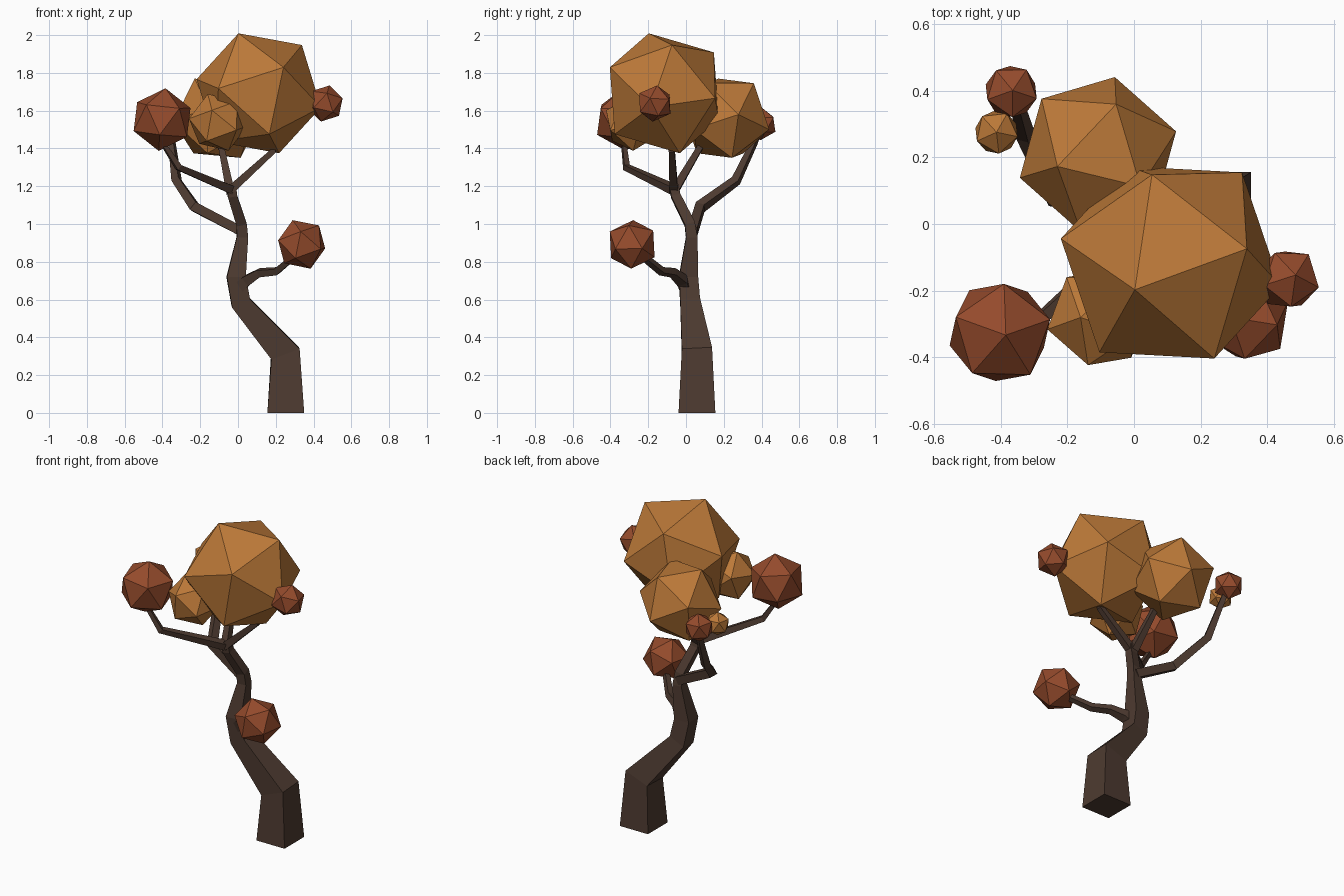
import bpy, bmesh
from mathutils import Vector, Matrix


def material(name, rgb):
    m = bpy.data.materials.new(name)
    m.diffuse_color = (*rgb, 1)
    return m


BARK = material("bark", (0.075, 0.043, 0.030))
GOLD = material("gold_leaves", (0.50, 0.19, 0.04))
RUST = material("rust_leaves", (0.30, 0.07, 0.025))


def finish(name, bm, mat):
    bmesh.ops.recalc_face_normals(bm, faces=bm.faces)
    me = bpy.data.meshes.new(name)
    bm.to_mesh(me)
    bm.free()
    me.materials.append(mat)
    bpy.context.collection.objects.link(bpy.data.objects.new(name, me))


def limb(name, path):
    """Square tapered tube through (x, y, z, width) points."""
    bm = bmesh.new()
    pts = [Vector(p[:3]) for p in path]
    u, rings = None, []
    for i, p in enumerate(pts):
        dirs = [(pts[j + 1] - pts[j]).normalized() for j in (i - 1, i) if 0 <= j < len(pts) - 1]
        t = sum(dirs, Vector()).normalized()
        if p.z == 0:
            t = Vector((0, 0, 1))          # flat cut on the ground
        if u is None:
            u = Vector((0, 1, 0)) if abs(t.y) < 0.7 else Vector((1, 0, 0))
        u = (u - t * u.dot(t)).normalized()
        v = t.cross(u)
        h = path[i][3] / 2
        rings.append([bm.verts.new(p + u * a * h + v * b * h)
                      for a, b in ((1, 1), (-1, 1), (-1, -1), (1, -1))])
    for r, s in zip(rings, rings[1:]):
        for k in range(4):
            n = (k + 1) % 4
            bm.faces.new((r[k], r[n], s[n], s[k]))
    bm.faces.new(rings[0])
    bm.faces.new(rings[-1])
    finish(name, bm, BARK)


def leaves(name, centre, radius, up, side, mat):
    """Icosahedron with one corner along 'up' and a neighbouring corner toward 'side'."""
    z = Vector(up).normalized()
    x = Vector(side)
    x = (x - z * x.dot(z)).normalized()
    y = z.cross(x)
    bm = bmesh.new()
    rot = Matrix((x, y, z)).transposed().to_4x4()
    bmesh.ops.create_icosphere(bm, subdivisions=1, radius=radius,
                               matrix=Matrix.Translation(centre) @ rot)
    finish(name, bm, mat)


# Trunk and branches
limb("trunk", [(0.253, 0.058, 0, 0.195), (0.25, 0.058, 0.315, 0.16), (0.015, 0.022, 0.583, 0.105),
               (-0.01, 0.013, 0.72, 0.10), (0.023, 0.03, 0.93, 0.06), (0.018, 0.02, 1.0, 0.055),
               (-0.03, -0.055, 1.15, 0.05), (-0.035, -0.065, 1.21, 0.045)])
limb("low_branch", [(0.0, 0.0, 0.66, 0.06), (0.045, -0.02, 0.70, 0.055), (0.115, -0.07, 0.742, 0.04),
                    (0.205, -0.13, 0.75, 0.035), (0.30, -0.23, 0.83, 0.03)])
limb("back_branch", [(0.02, 0.035, 0.96, 0.05), (-0.23, 0.075, 1.09, 0.05),
                     (-0.325, 0.265, 1.23, 0.042), (-0.35, 0.36, 1.43, 0.03),
                     (-0.365, 0.39, 1.51, 0.025)])
limb("left_branch", [(-0.03, -0.06, 1.18, 0.045), (-0.315, -0.315, 1.30, 0.032),
                     (-0.40, -0.33, 1.43, 0.022)])
limb("right_branch", [(-0.04, -0.065, 1.18, 0.045), (0.185, -0.075, 1.385, 0.032),
                      (0.19, -0.08, 1.48, 0.03)])
limb("upper_branch", [(-0.04, -0.065, 1.17, 0.045), (-0.085, 0.065, 1.39, 0.032),
                      (-0.10, 0.12, 1.48, 0.03)])

# Leaf clusters
leaves("leaves_top", (0.11, -0.115, 1.692), 0.345, (-0.105, -0.08, 0.31), (0.23, 0.04, 0.265), GOLD)
leaves("leaves_back", (-0.108, 0.208, 1.56), 0.245, (-0.12, -0.035, 0.207), (0.064, 0.157, 0.175), GOLD)
leaves("leaves_front", (-0.105, -0.28, 1.538), 0.16, (-0.055, 0, 0.15), (-0.01, -0.155, 0), GOLD)
leaves("leaves_back_small", (-0.412, 0.275, 1.52), 0.072, (0, 0, 1), (0.96, -0.2, 0), GOLD)
leaves("leaves_left", (-0.402, -0.325, 1.553), 0.167, (0.018, -0.008, 0.167), (0.155, 0.045, 0), RUST)
leaves("leaves_right", (0.462, -0.165, 1.638), 0.099, (0.022, 0.012, 0.095), (0.09, -0.03, 0), RUST)
leaves("leaves_low", (0.337, -0.285, 0.892), 0.137, (-0.047, 0.005, 0.127), (0.11, -0.02, 0.09), RUST)
leaves("leaves_back_left", (-0.368, 0.397, 1.53), 0.087, (0.004, 0.003, 0.08), (0.08, -0.024, 0), RUST)
